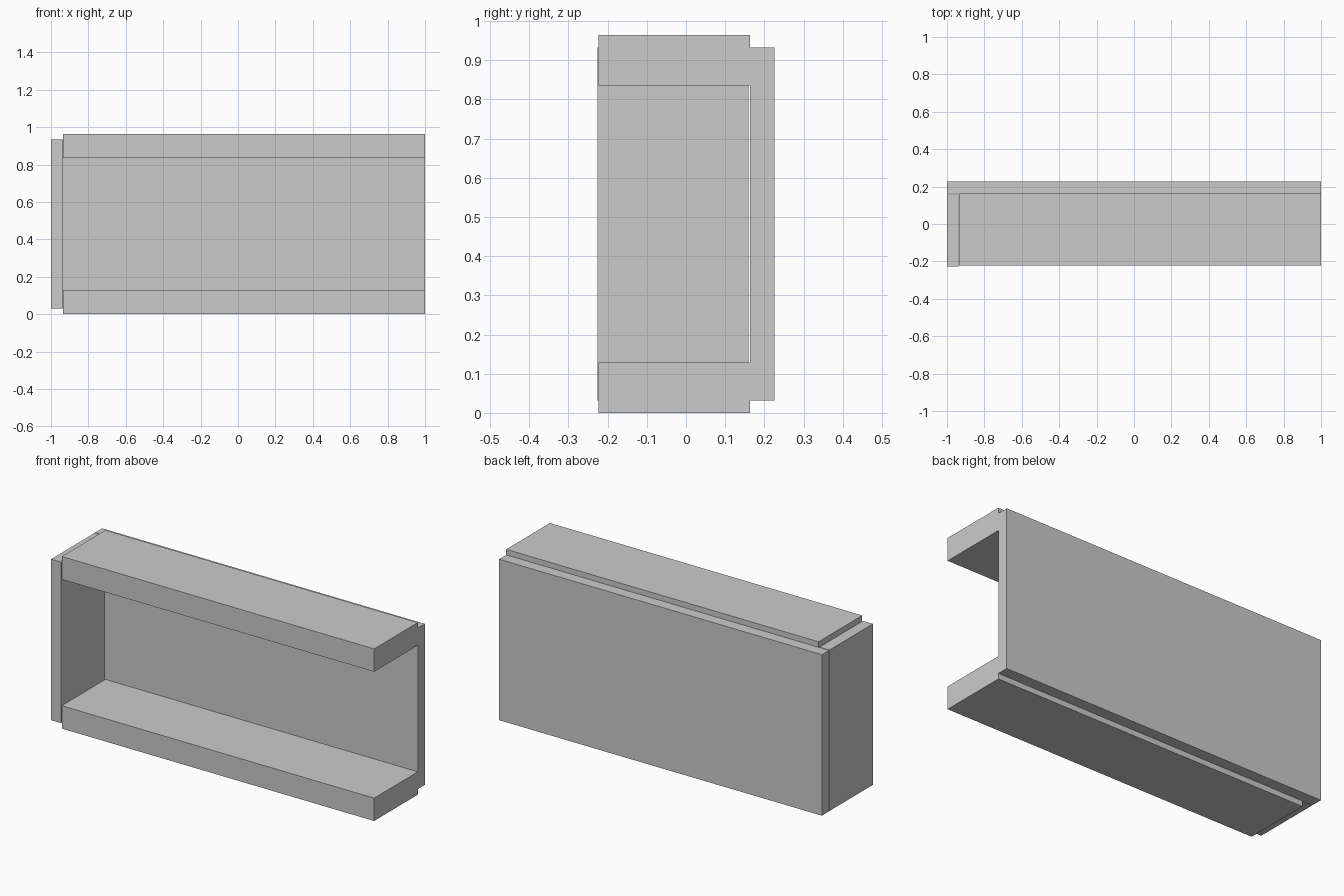
import bpy

if "Cube" in bpy.data.objects:
    bpy.data.objects.remove(bpy.data.objects["Cube"])


def box(name, x, y, z):
    """Axis-aligned box from (min, max) ranges."""
    bpy.ops.mesh.primitive_cube_add(size=1)
    ob = bpy.context.object
    ob.name = name
    ob.location = [(a + b) / 2 for a, b in (x, y, z)]
    ob.scale = [b - a for a, b in (x, y, z)]
    bpy.ops.object.transform_apply(location=True, rotation=False, scale=True)
    return ob


PANEL_Z = (0.031, 0.933)

# Upright panels
box("back_panel", (-1, 1), (0.163, 0.226), PANEL_Z)
box("left_side_panel", (-1, -0.939), (-0.226, 0.159), PANEL_Z)

# Thick boards, standing slightly proud of the panels at top and bottom
for name, z in (("bottom_board", (0, 0.128)), ("top_board", (0.836, 0.964))):
    box(name, (-0.936, 1), (-0.223, 0.163), z)
